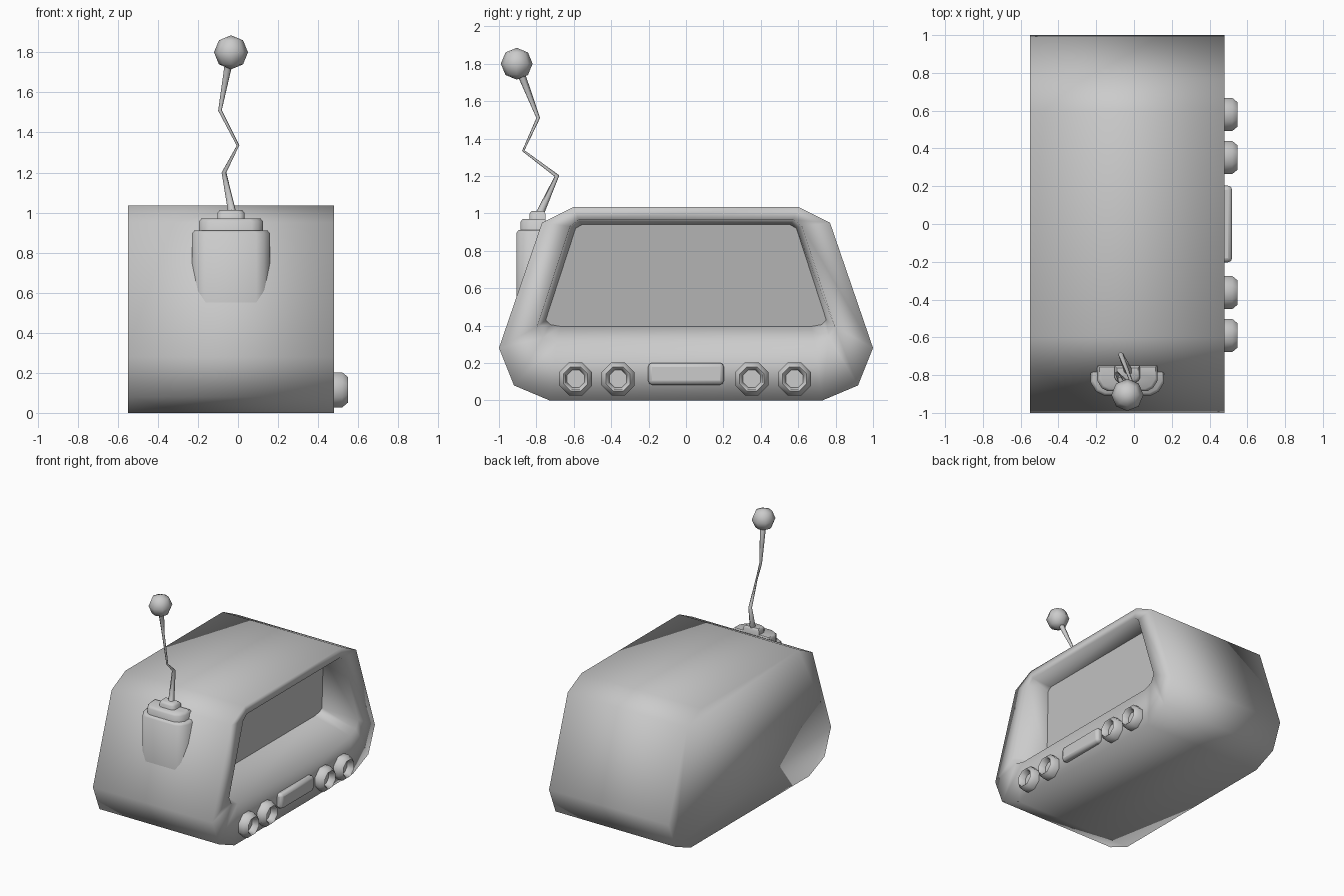
import bpy, bmesh, math

if "Cube" in bpy.data.objects:
    bpy.data.objects.remove(bpy.data.objects["Cube"])

def smooth(obj, angle=None):
    bpy.ops.object.select_all(action='DESELECT')
    obj.select_set(True)
    bpy.context.view_layer.objects.active = obj
    if angle is None:
        bpy.ops.object.shade_smooth()
    else:
        bpy.ops.object.shade_smooth_by_angle(angle=math.radians(angle))

def loft(name, rings, angle=None):
    """Join matching rings of points with quads and cap both ends."""
    bm = bmesh.new()
    loops = [[bm.verts.new(p) for p in ring] for ring in rings]
    n = len(loops[0])
    for a, b in zip(loops, loops[1:]):
        for i in range(n):
            j = (i + 1) % n
            bm.faces.new((a[i], a[j], b[j], b[i]))
    bm.faces.new(loops[0])
    bm.faces.new(loops[-1])
    bmesh.ops.recalc_face_normals(bm, faces=bm.faces)
    mesh = bpy.data.meshes.new(name)
    bm.to_mesh(mesh)
    bm.free()
    obj = bpy.data.objects.new(name, mesh)
    bpy.context.collection.objects.link(obj)
    smooth(obj, angle)
    return obj

def mirrored(half):
    return half + [(-y, z) for y, z in reversed(half)]

def at_x(x, outline):
    return [(x, y, z) for y, z in outline]

# Housing with a tilted screen sunk into its +x face
outer = mirrored([(0.73, 0), (0.92, 0.08), (1.0, 0.28), (0.77, 0.95), (0.60, 1.035)])
opening = mirrored([(0.69, 0.31), (0.765, 0.335), (0.795, 0.395), (0.62, 0.93), (0.575, 0.965)])
screen = mirrored([(0.67, 0.395), (0.725, 0.405), (0.75, 0.43), (0.59, 0.92), (0.555, 0.94)])
tilted = [(0.19 + 0.25 * (z - 0.395), y, z) for y, z in screen]
housing = loft("housing", [at_x(-0.55, outer), at_x(0.48, outer),
                           at_x(0.48, opening), tilted])
housing.data.polygons[-1].use_smooth = False

# Four hollow octagonal knobs
def octagon(x, y, z, r):
    return [(x, y + r * math.cos(a), z + r * math.sin(a))
            for a in [math.pi / 8 + i * math.pi / 4 for i in range(8)]]

for i, y in enumerate((-0.59, -0.363, 0.352, 0.58)):
    loft(f"knob_{i + 1}", [octagon(x, y, 0.115, r) for x, r in
         ((0.46, 0.095), (0.52, 0.095), (0.548, 0.07), (0.54, 0.06), (0.50, 0.05))], 70)

# Wide button between the knobs
bpy.ops.mesh.primitive_cube_add(size=1, location=(0.487, 0, 0.142))
button = bpy.context.object
button.name = "wide_button"
button.scale = (0.066, 0.405, 0.118)
bpy.ops.object.transform_apply(location=False, rotation=False, scale=True)
bevel = button.modifiers.new("bevel", 'BEVEL')
bevel.width = 0.022
bevel.segments = 2
smooth(button, 50)

# Antenna mount: stacked blocks with chamfered outer corners
CX = -0.035
def block(name, half, back, front, bottom, top):
    d = min(half * 0.35, 0.07)
    def plan(z, inset):
        h, f, b = half - inset, front + inset, back - inset
        side = [(h, b), (h, f + d), (h - d * 0.43, f + d * 0.3), (h - d, f)]
        return [(CX + x, y, z) for x, y in side] + \
               [(CX - x, y, z) for x, y in reversed(side)]
    loft(name, [plan(bottom, 0), plan(top - 0.015, 0), plan(top, 0.012)], 50)

block("antenna_mount", 0.195, -0.74, -0.907, 0.50, 0.91)
block("mount_step", 0.16, -0.745, -0.885, 0.88, 0.97)
block("antenna_socket", 0.068, -0.75, -0.838, 0.94, 1.012)

# Crooked, tapering antenna rod
curve = bpy.data.curves.new("antenna_rod", 'CURVE')
curve.dimensions = '3D'
curve.bevel_depth = 0.01
curve.bevel_resolution = 1
curve.use_fill_caps = True
path = [(-0.025, -0.79, 0.98, 2.3), (-0.07, -0.69, 1.2, 1.3), (0.0, -0.87, 1.335, 0.7),
        (-0.09, -0.79, 1.51, 1.0), (-0.04, -0.895, 1.78, 2.3)]
spline = curve.splines.new('POLY')
spline.points.add(len(path) - 1)
for point, (x, y, z, r) in zip(spline.points, path):
    point.co = (x, y, z, 1)
    point.radius = r
rod = bpy.data.objects.new("antenna_rod", curve)
bpy.context.collection.objects.link(rod)

# Faceted ball tip
bpy.ops.mesh.primitive_uv_sphere_add(segments=8, ring_count=4, radius=0.085,
                                     location=(CX, -0.905, 1.8))
bpy.context.object.name = "antenna_ball"
smooth(bpy.context.object)
